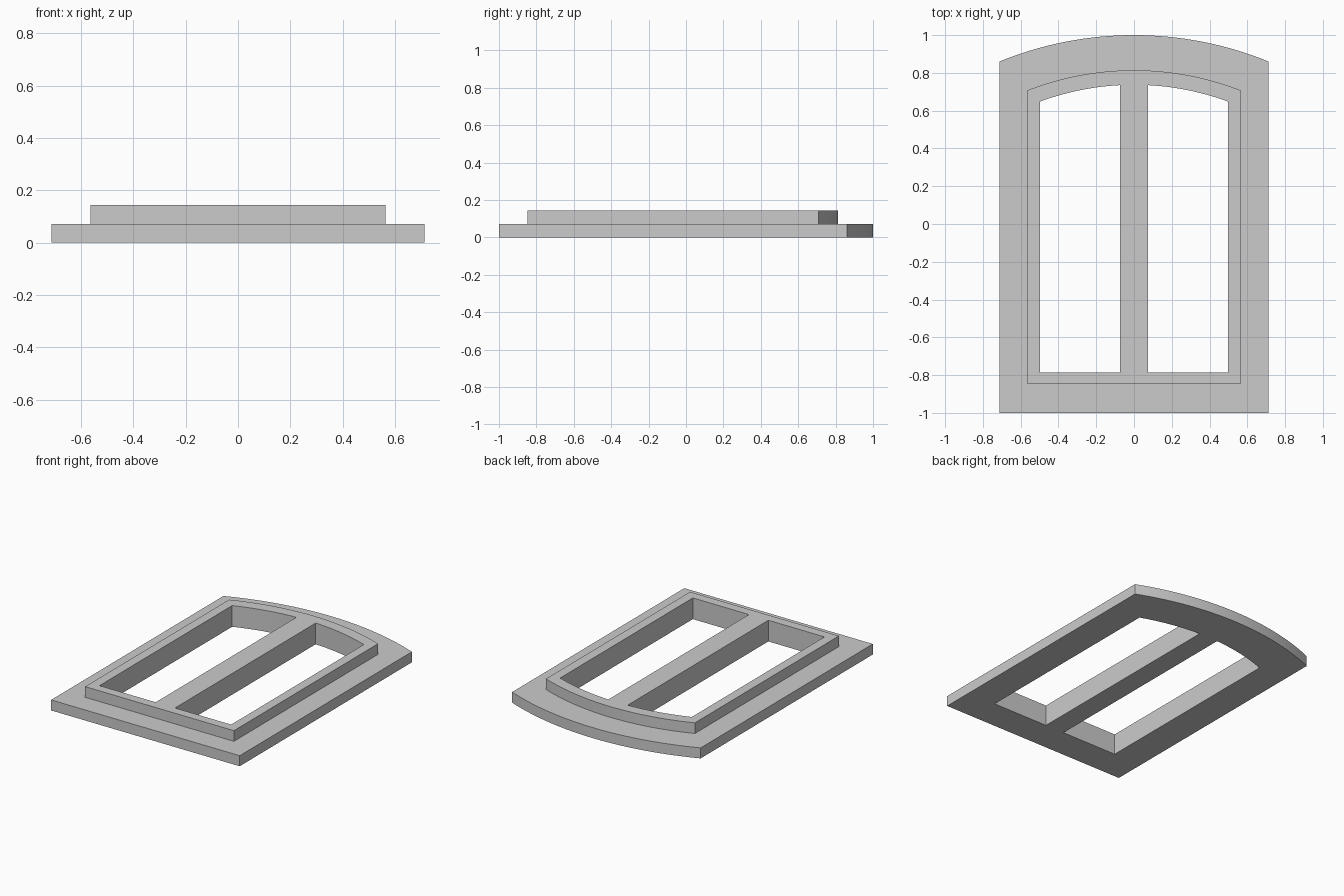
import bpy
import bmesh
import math

cube = bpy.data.objects.get("Cube")
if cube:
    bpy.data.objects.remove(cube, do_unlink=True)

CASING_TOP = 0.072
FRAME_TOP = 0.145


def arched_outline(x0, x1, bottom, corner, apex, half, steps):
    """Rectangle whose top follows an arc of the given half width."""
    rise = apex - corner
    radius = (half ** 2 + rise ** 2) / (2 * rise)
    points = [(x0, bottom), (x1, bottom)]
    for i in range(steps + 1):
        x = x1 + (x0 - x1) * i / steps
        points.append((x, apex - radius + math.sqrt(radius ** 2 - x ** 2)))
    return points


def add_loop(bm, points, z):
    verts = [bm.verts.new((x, y, z)) for x, y in points]
    return [bm.edges.new((v, verts[i - 1])) for i, v in enumerate(verts)], verts


def add_wall(bm, low, high):
    for i in range(len(low)):
        bm.faces.new((low[i - 1], low[i], high[i], high[i - 1]))


def fill(bm, *loops):
    edges = [e for loop in loops for e in loop[0]]
    bmesh.ops.triangle_fill(bm, edges=edges, use_beauty=True)


# Outlines of the wide casing, the raised frame and the two openings
casing = arched_outline(-0.713, 0.713, -1, 0.86, 1, 0.713, 32)
frame = arched_outline(-0.563, 0.563, -0.848, 0.708, 0.814, 0.563, 32)
openings = [arched_outline(a, b, -0.785, 0.648, 0.737, 0.498, 16)
            for a, b in ((-0.498, -0.073), (0.073, 0.498))]

bm = bmesh.new()
casing_low = add_loop(bm, casing, 0)
casing_high = add_loop(bm, casing, CASING_TOP)
frame_low = add_loop(bm, frame, CASING_TOP)
frame_high = add_loop(bm, frame, FRAME_TOP)
holes_low = [add_loop(bm, o, 0) for o in openings]
holes_high = [add_loop(bm, o, FRAME_TOP) for o in openings]

# Back, casing step and front surfaces, then the walls joining them
fill(bm, casing_low, *holes_low)
fill(bm, casing_high, frame_low)
fill(bm, frame_high, *holes_high)
for low, high in [(casing_low, casing_high), (frame_low, frame_high),
                  *zip(holes_low, holes_high)]:
    add_wall(bm, low[1], high[1])
bmesh.ops.recalc_face_normals(bm, faces=bm.faces)

mesh = bpy.data.meshes.new("window_frame")
bm.to_mesh(mesh)
bm.free()
window = bpy.data.objects.new("window_frame", mesh)
bpy.context.collection.objects.link(window)

# Plain grey finish
grey = bpy.data.materials.new("plain_grey")
grey.use_nodes = True
colour = (0.6, 0.6, 0.6, 1)
grey.diffuse_color = colour
grey.node_tree.nodes["Principled BSDF"].inputs["Base Color"].default_value = colour
mesh.materials.append(grey)

# Smooth arches with sharp corners
bpy.ops.object.select_all(action="DESELECT")
window.select_set(True)
bpy.context.view_layer.objects.active = window
bpy.ops.object.shade_smooth_by_angle(angle=math.radians(30))
